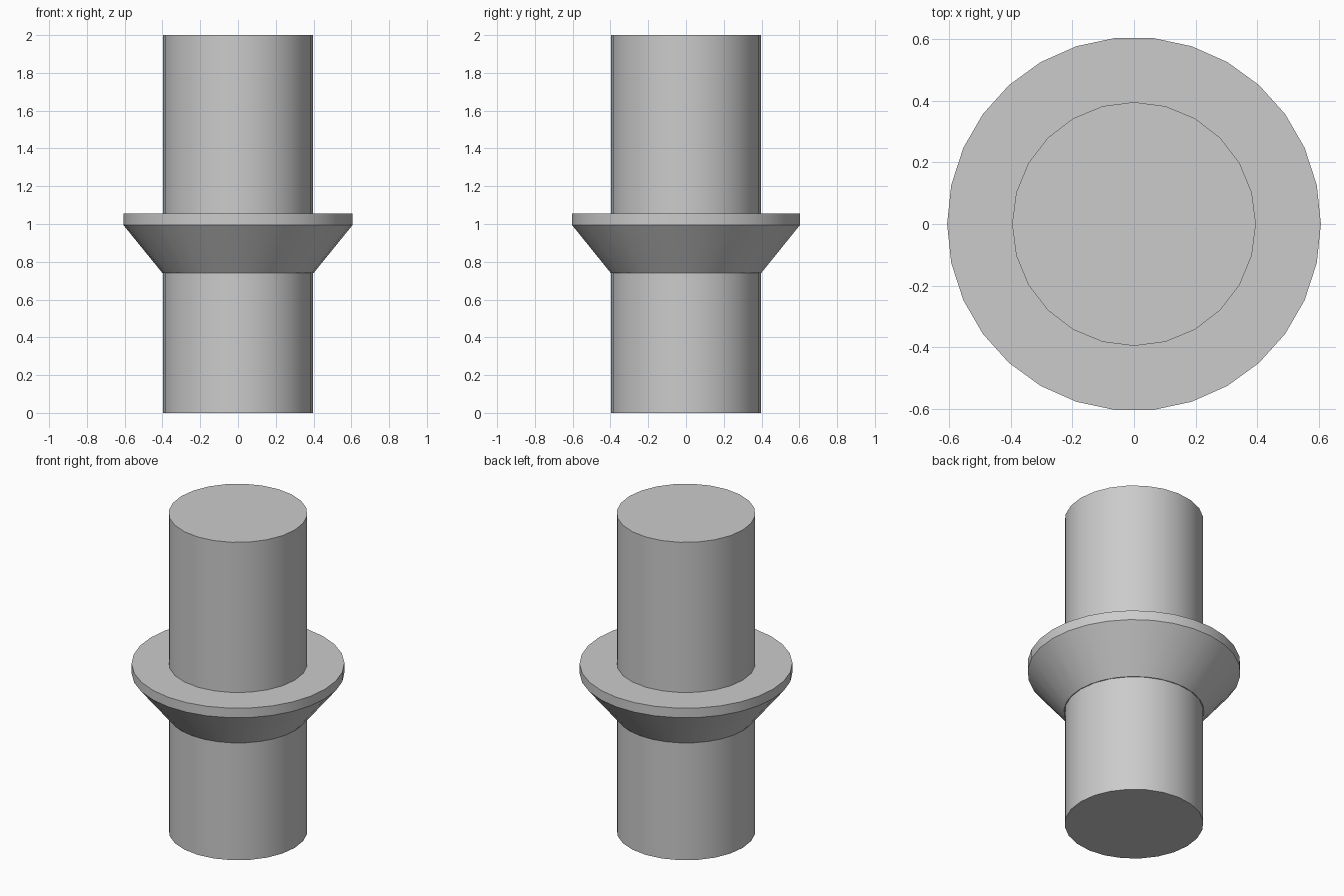
import bpy
import math

cube = bpy.data.objects.get("Cube")
if cube:
    bpy.data.objects.remove(cube, do_unlink=True)

# Plain grey finish
grey = bpy.data.materials.new("plain grey")
grey.use_nodes = True
colour = (0.6, 0.6, 0.6, 1)
grey.diffuse_color = colour
grey.node_tree.nodes["Principled BSDF"].inputs["Base Color"].default_value = colour


def turned_part(name, profile, sides):
    """Closed solid turned about z from (radius, height) rings."""
    verts = [(r * math.cos(math.tau * i / sides), r * math.sin(math.tau * i / sides), z)
             for r, z in profile for i in range(sides)]
    faces = [tuple(reversed(range(sides))),
             tuple(range(len(verts) - sides, len(verts)))]
    for ring in range(len(profile) - 1):
        a, b = ring * sides, (ring + 1) * sides
        for i in range(sides):
            j = (i + 1) % sides
            faces.append((a + i, a + j, b + j, b + i))
    mesh = bpy.data.meshes.new(name)
    mesh.from_pydata(verts, [], faces)
    mesh.materials.append(grey)
    obj = bpy.data.objects.new(name, mesh)
    bpy.context.collection.objects.link(obj)
    bpy.ops.object.select_all(action="DESELECT")
    obj.select_set(True)
    bpy.context.view_layer.objects.active = obj
    bpy.ops.object.shade_smooth_by_angle(angle=math.radians(30))
    return obj


# Straight shaft running the full height
turned_part("shaft", [(0.396, 0), (0.396, 2)], 24)

# Collar with a tapered underside and a short rim
turned_part("flared_collar", [(0.4, 0.74), (0.607, 0.995), (0.607, 1.055)], 30)
